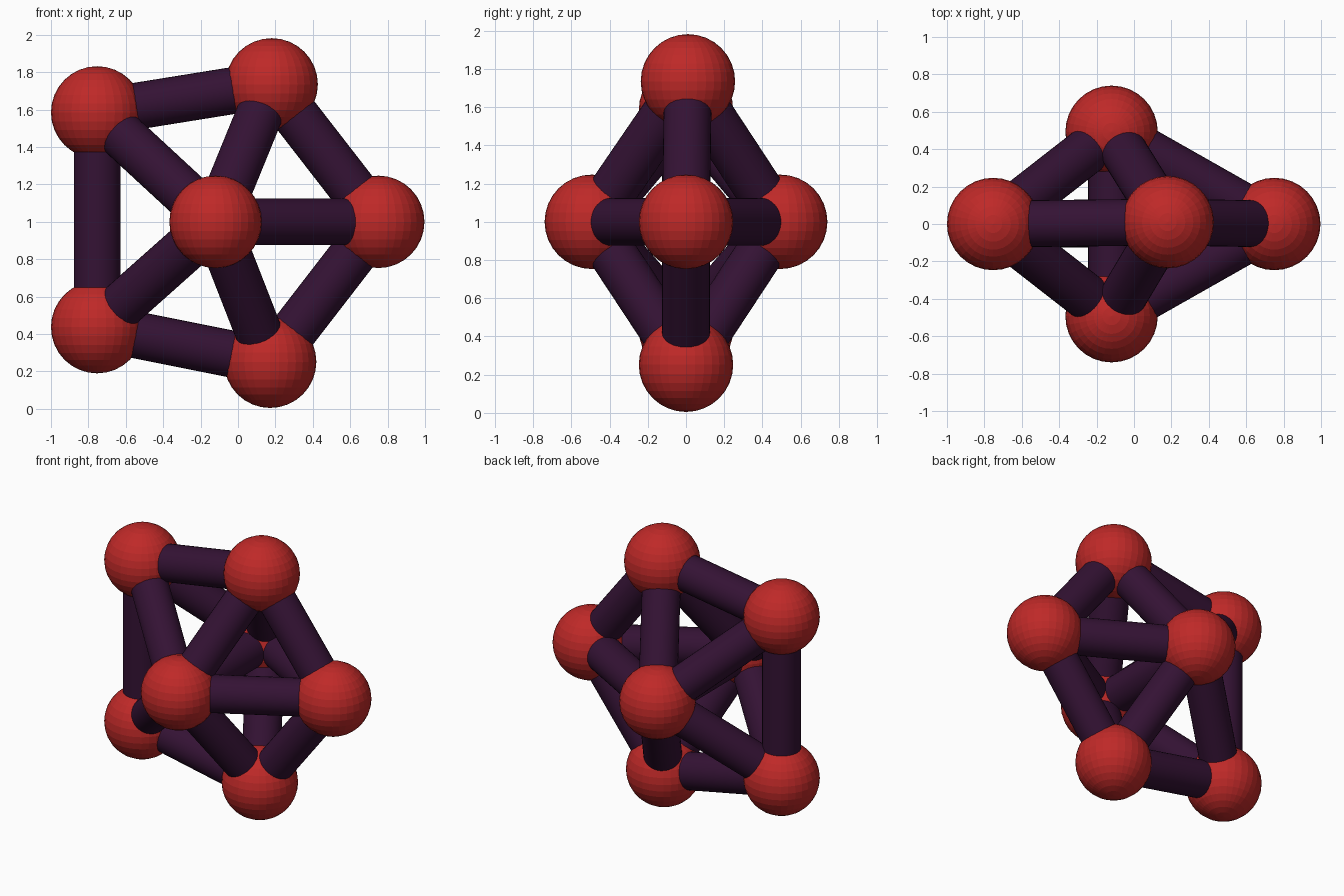
import bpy
from mathutils import Vector

if "Cube" in bpy.data.objects:
    bpy.data.objects.remove(bpy.data.objects["Cube"])

BALL_R, ROD_R = 0.247, 0.125


def material(name, color):
    m = bpy.data.materials.new(name)
    m.diffuse_color = (*color, 1)
    m.use_nodes = True
    m.node_tree.nodes["Principled BSDF"].inputs["Base Color"].default_value = m.diffuse_color
    return m


red = material("red", (0.52, 0.022, 0.021))
purple = material("dark purple", (0.034, 0.006, 0.034))

# Ring of five balls in the plane y = 0, in order around the ring
ring = [Vector(p) for p in [
    (0.75, 0, 1.0),
    (0.18, 0.01, 1.735),
    (-0.753, 0, 1.585),
    (-0.753, 0, 0.437),
    (0.172, 0, 0.252),
]]
# Two balls in front of and behind the ring
front = Vector((-0.12, -0.493, 1.0))
back = Vector((-0.12, 0.493, 1.0))


def ball(name, pos):
    bpy.ops.mesh.primitive_uv_sphere_add(
        segments=32, ring_count=16, radius=BALL_R, location=pos)
    bpy.context.object.name = name
    bpy.context.object.data.materials.append(red)


def rod(name, a, b):
    d = b - a
    bpy.ops.mesh.primitive_cylinder_add(
        vertices=32, radius=ROD_R, depth=d.length, location=(a + b) / 2,
        rotation=d.to_track_quat('Z', 'Y').to_euler())
    bpy.context.object.name = name
    bpy.context.object.data.materials.append(purple)
    bpy.ops.object.shade_smooth_by_angle()


# Balls
for i, p in enumerate(ring):
    ball(f"ring_ball_{i + 1}", p)
ball("front_ball", front)
ball("back_ball", back)

# Rods around the ring, from each ring ball to both tips, and tip to tip
for i, p in enumerate(ring):
    rod(f"ring_rod_{i + 1}", p, ring[(i + 1) % 5])
    rod(f"front_rod_{i + 1}", p, front)
    rod(f"back_rod_{i + 1}", p, back)
rod("axle_rod", front, back)
